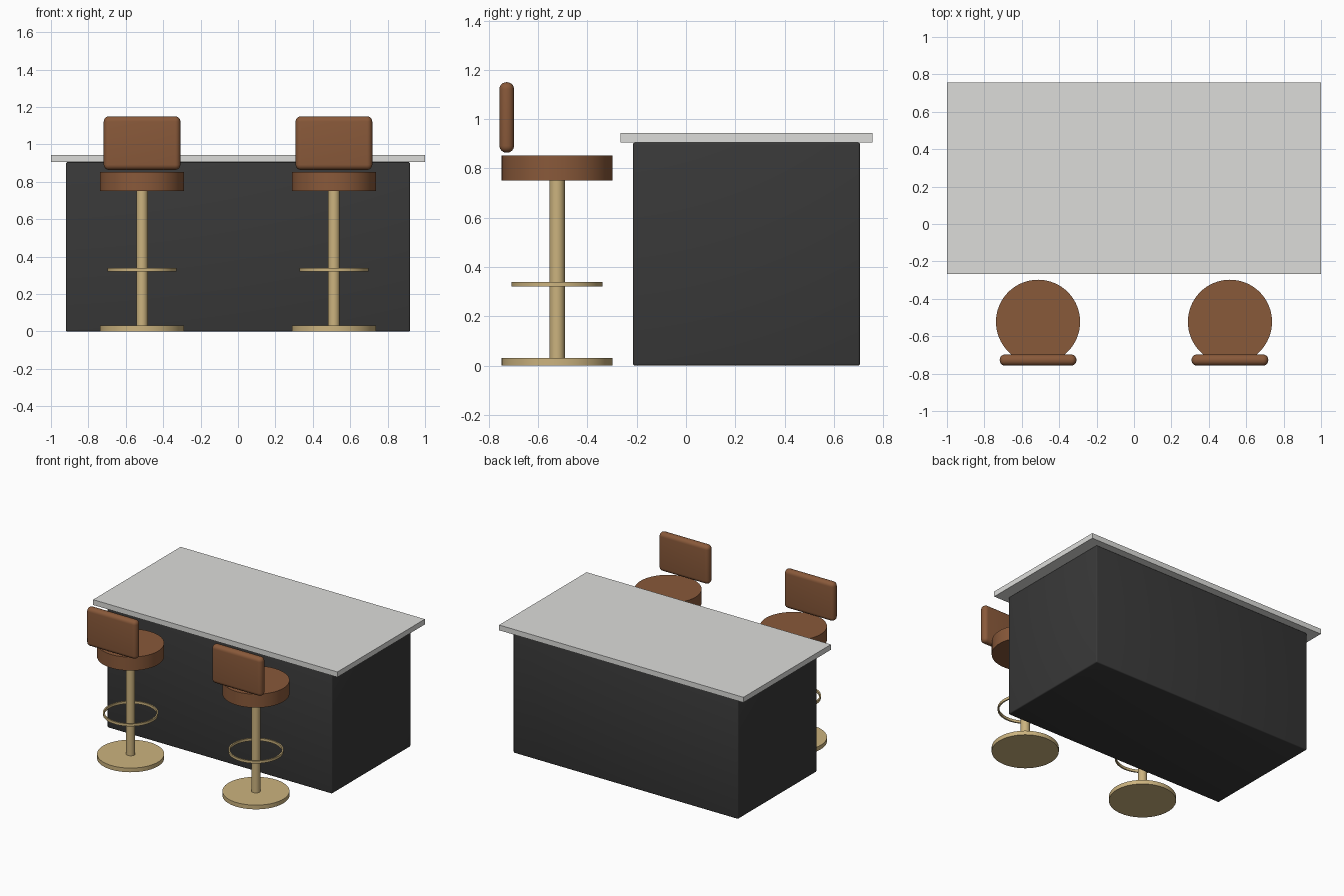
import bpy, math

if "Cube" in bpy.data.objects:
    bpy.data.objects.remove(bpy.data.objects["Cube"])


def material(name, rgb):
    m = bpy.data.materials.new(name)
    m.diffuse_color = (*rgb, 1)
    m.use_nodes = True
    m.node_tree.nodes["Principled BSDF"].inputs["Base Color"].default_value = m.diffuse_color
    return m


CHARCOAL = material("charcoal", (0.04, 0.04, 0.04))
STONE = material("light stone", (0.72, 0.72, 0.70))
LEATHER = material("brown leather", (0.25, 0.10, 0.042))
BRASS = material("brass", (0.60, 0.45, 0.21))


def finish(ob, name, mat, smooth=True):
    ob.name = name
    ob.data.materials.append(mat)
    if smooth:
        bpy.ops.object.shade_smooth_by_angle(angle=math.radians(35))
    return ob


def box(name, lo, hi, mat, bevel=0.0, segments=3):
    bpy.ops.mesh.primitive_cube_add(size=1, location=[(a + b) / 2 for a, b in zip(lo, hi)])
    ob = bpy.context.object
    ob.scale = [b - a for a, b in zip(lo, hi)]
    bpy.ops.object.transform_apply(location=False, rotation=False, scale=True)
    if bevel:
        mod = ob.modifiers.new("round edges", "BEVEL")
        mod.width = bevel
        mod.segments = segments
        bpy.ops.object.modifier_apply(modifier=mod.name)
    return finish(ob, name, mat, bevel > 0)


def disc(name, x, y, r, z0, z1, mat, sides=64):
    bpy.ops.mesh.primitive_cylinder_add(vertices=sides, radius=r, depth=z1 - z0,
                                        location=(x, y, (z0 + z1) / 2))
    return finish(bpy.context.object, name, mat)


def band(name, x, y, r_in, r_out, z0, z1, mat, sides=64):
    # square-section ring: sweep a rectangle round the centre
    section = [(r_in, z0), (r_out, z0), (r_out, z1), (r_in, z1)]
    verts, faces = [], []
    for i in range(sides):
        a = math.tau * i / sides
        verts += [(r * math.cos(a), r * math.sin(a), z) for r, z in section]
        for k in range(4):
            j, n = (k + 1) % 4, (i + 1) % sides
            faces.append((4 * i + k, 4 * n + k, 4 * n + j, 4 * i + j))
    me = bpy.data.meshes.new(name)
    me.from_pydata(verts, [], faces)
    ob = bpy.data.objects.new(name, me)
    ob.location = (x, y, 0)
    bpy.context.collection.objects.link(ob)
    bpy.ops.object.select_all(action="DESELECT")
    ob.select_set(True)
    bpy.context.view_layer.objects.active = ob
    bpy.ops.object.mode_set(mode="EDIT")
    bpy.ops.mesh.select_all(action="SELECT")
    bpy.ops.mesh.normals_make_consistent(inside=False)
    bpy.ops.object.mode_set(mode="OBJECT")
    return finish(ob, name, mat)


# island
box("island_body", (-0.92, -0.215, 0), (0.92, 0.706, 0.905), CHARCOAL, 0.008)
box("countertop", (-1, -0.266, 0.905), (1, 0.757, 0.944), STONE)

# two swivel stools
Y = -0.523
for side, x in (("left", -0.513), ("right", 0.513)):
    disc(side + "_stool_base", x, Y, 0.225, 0, 0.031, BRASS)
    disc(side + "_stool_column", x, Y, 0.031, 0.031, 0.752, BRASS, 32)
    band(side + "_footrest", x, Y, 0.175, 0.185, 0.321, 0.340, BRASS)
    disc(side + "_seat", x, Y, 0.225, 0.752, 0.852, LEATHER)
    box(side + "_backrest", (x - 0.205, -0.757, 0.864), (x + 0.205, -0.698, 1.150),
        LEATHER, 0.028, 6)
